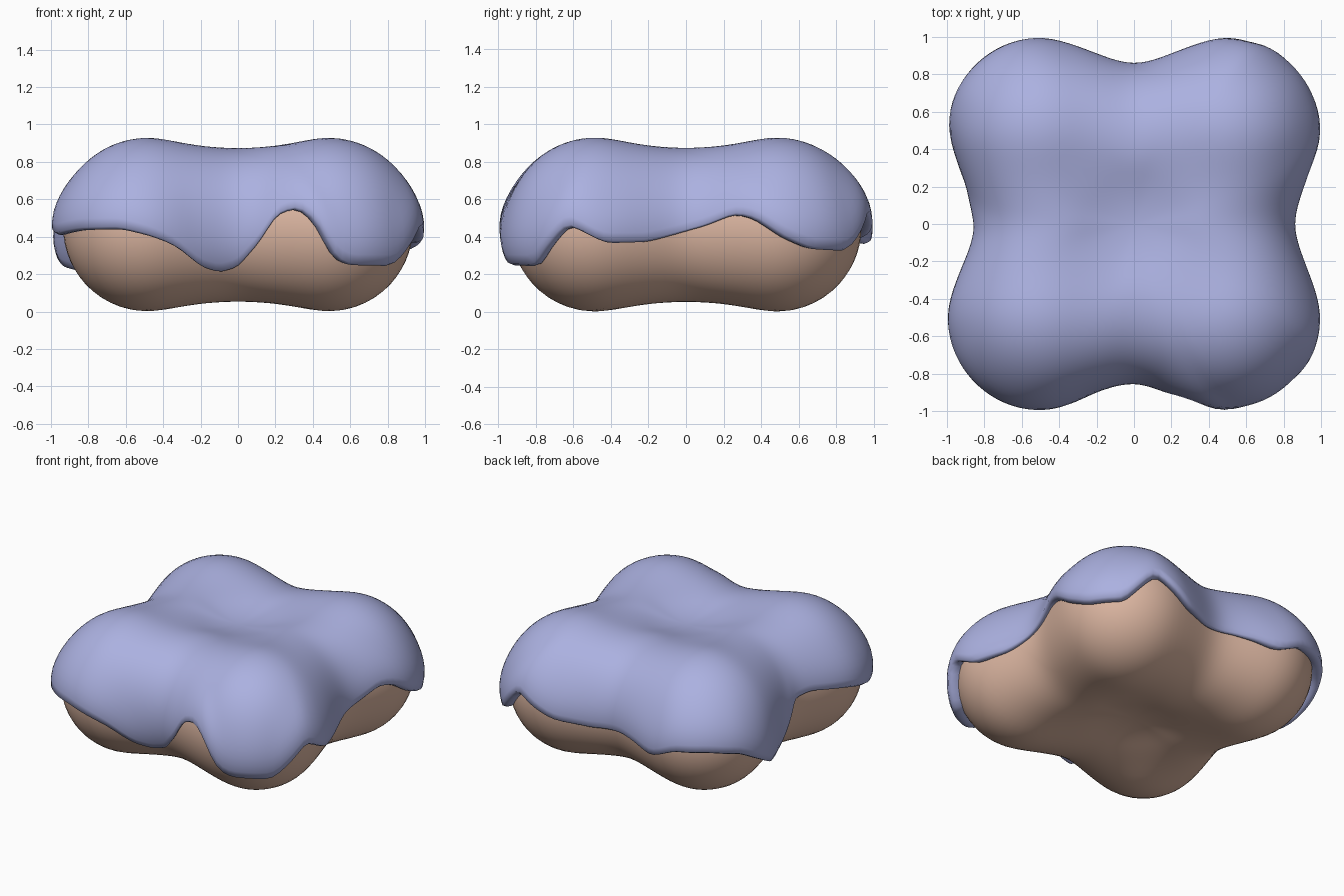
import bpy, bmesh, math
from mathutils import Vector

if "Cube" in bpy.data.objects:
    bpy.data.objects.remove(bpy.data.objects["Cube"])

OFF, HALF, REACH = 0.485, 0.452, 1.05   # lobe offset, lobe radius, blending reach
CENTRE = Vector((0, 0, 0.454))
LOBES = [Vector((sx * OFF, sy * OFF, 0)) for sx in (-1, 1) for sy in (-1, 1)]


def blend(p):
    """Approximate distance from the four round lobes merged with a weak core."""
    f = sum(max(0, 1 - (p - c).length_squared / REACH ** 2) ** 3 for c in LOBES)
    f += 0.22 * max(0, 1 - p.length_squared / 0.64) ** 3
    return REACH * math.sqrt(max(0, 1 - f ** (1 / 3))) - HALF


def waist(theta, width):
    """1 at the dips between two lobes, fading to 0 on the lobes."""
    d = (math.degrees(theta) + 45) % 90 - 45
    return math.exp(-(d / width) ** 2)


def surface(theta, phi, level):
    """Point on the lobed surface, swollen by level, along a ray from the centre."""
    d = Vector((math.cos(theta) * math.cos(phi), math.sin(theta) * math.cos(phi), math.sin(phi)))
    lo, hi = 0.05, 1.5
    for _ in range(17):
        mid = (lo + hi) / 2
        if blend(d * mid) < level:
            lo = mid
        else:
            hi = mid
    squeeze = 1 - 0.05 * waist(theta, 15)
    p = d * lo
    return CENTRE + Vector((p.x * squeeze, p.y * squeeze, p.z))


# Drip line of the icing: (azimuth in degrees, height)
DRIPS = [(-147, .42), (-135, .45), (-123, .455), (-116, .42), (-110, .37), (-103, .25),
         (-97, .22), (-90, .25), (-83, .37), (-77, .53), (-71, .565), (-67, .5), (-62, .31),
         (-58, .265), (-44, .26), (-40, .34), (-33, .48), (-24, .38), (-13, .385), (0, .44),
         (7, .47), (16, .53), (21, .51), (28, .41), (35, .35), (47, .34), (52, .44), (57, .55),
         (63, .48), (70, .41), (82, .39), (97, .41), (105, .40), (113, .37), (121, .45),
         (132, .46), (142, .43), (149, .35), (157, .25), (168, .22), (174, .38), (179, .52),
         (189, .53), (202, .48), (213, .42)]


def drip_height(deg):
    deg = (deg + 147) % 360 - 147
    for (a, za), (b, zb) in zip(DRIPS, DRIPS[1:]):
        if a <= deg <= b:
            return za + (zb - za) * (deg - a) / (b - a)
    return DRIPS[0][1]


def make_object(name, rows, poles, color):
    """Skin rings of points, closing the first (and maybe last) ring on a pole."""
    bm = bmesh.new()
    rings = [[bm.verts.new(p) for p in row] for row in rows]
    n = len(rows[0])
    for a, b in zip(rings, rings[1:]):
        for i in range(n):
            j = (i + 1) % n
            bm.faces.new((a[i], b[i], b[j], a[j]))
    for pole, ring in zip(poles, (rings[0], rings[-1])):
        v = bm.verts.new(pole)
        for i in range(n):
            bm.faces.new((v, ring[i], ring[(i + 1) % n]))
    bmesh.ops.recalc_face_normals(bm, faces=bm.faces)
    mesh = bpy.data.meshes.new(name)
    bm.to_mesh(mesh)
    bm.free()
    for p in mesh.polygons:
        p.use_smooth = True
    obj = bpy.data.objects.new(name, mesh)
    bpy.context.collection.objects.link(obj)
    mat = bpy.data.materials.new(name + "_colour")
    mat.diffuse_color = color
    mat.use_nodes = True
    mat.node_tree.nodes["Principled BSDF"].inputs["Base Color"].default_value = mat.diffuse_color
    mesh.materials.append(mat)
    return obj


# Dough: the closed four-lobed body
N = 128
thetas = [2 * math.pi * i / N for i in range(N)]
rows = [[surface(t, math.pi / 2 - math.pi * r / 70, 0) for t in thetas] for r in range(1, 70)]
make_object("dough", rows, [surface(0, math.pi / 2, 0), surface(0, -math.pi / 2, 0)],
            (0.72, 0.47, 0.36, 1))

# Icing: a swollen cap reaching down to the drip line, with a rounded lip
N = 180
THICK, STEPS = 0.022, 40
columns = []
for i in range(N):
    t = 2 * math.pi * i / N
    lip = 0.042 * (1 - 0.75 * waist(t, 18))
    target = sum(drip_height(math.degrees(t) + s) for s in (-1.5, 0, 1.5)) / 3
    lo, hi = -0.9, 0.9
    for _ in range(12):
        mid = (lo + hi) / 2
        if surface(t, mid, THICK).z < target:
            lo = mid
        else:
            hi = mid
    edge = lo
    col = []
    for r in range(1, STEPS + 1):
        phi = math.pi / 2 + (edge - math.pi / 2) * r / STEPS
        swell = math.exp(-((phi - edge - 0.02) / 0.2) ** 2)
        col.append(surface(t, phi, THICK + lip * swell))
    for dphi, level in ((-0.012, 0.02 + lip * 0.5), (-0.012, 0.015), (0, -0.012)):
        col.append(surface(t, edge + dphi, level))
    columns.append(col)
rows = [list(row) for row in zip(*columns)]
make_object("icing", rows, [surface(0, math.pi / 2, THICK)], (0.41, 0.44, 0.75, 1))
